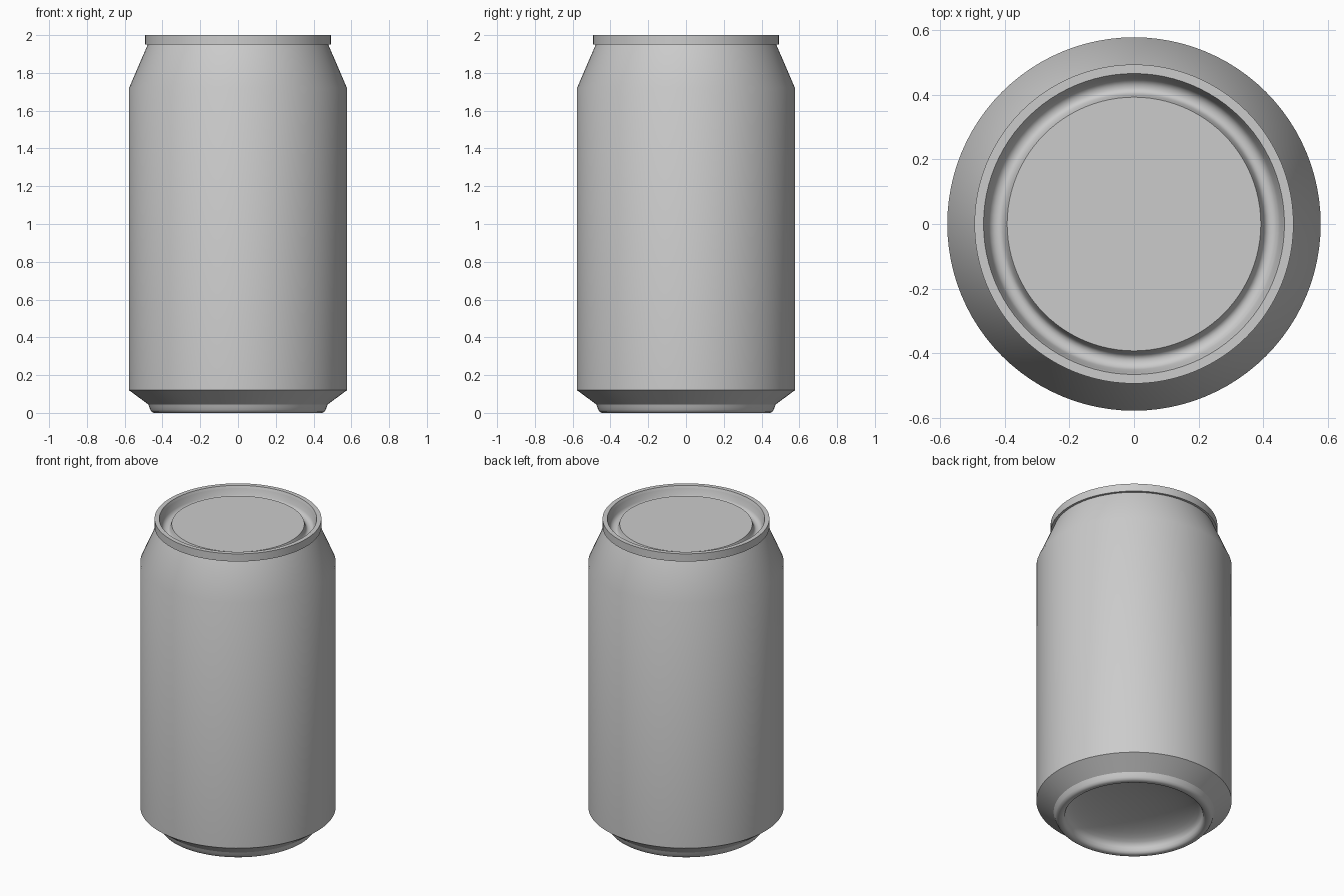
import bpy, bmesh, math

old = bpy.data.objects.get("Cube")
if old:
    bpy.data.objects.remove(old, do_unlink=True)

SEGMENTS = 96

# Bare metal
metal = bpy.data.materials.new("brushed grey metal")
metal.use_nodes = True
metal.diffuse_color = (0.6, 0.6, 0.6, 1)
metal.node_tree.nodes["Principled BSDF"].inputs["Base Color"].default_value = (0.6, 0.6, 0.6, 1)


def lathe(name, profile, angle=32):
    """Spin an (r, z) profile, listed so that its outside lies to the right."""
    bm = bmesh.new()
    verts = [bm.verts.new((r, 0, z)) for r, z in profile]
    edges = [bm.edges.new(pair) for pair in zip(verts, verts[1:])]
    bmesh.ops.spin(bm, geom=verts + edges, cent=(0, 0, 0), axis=(0, 0, 1),
                   angle=math.tau, steps=SEGMENTS, use_merge=False)
    bmesh.ops.remove_doubles(bm, verts=bm.verts, dist=0.0001)
    bmesh.ops.recalc_face_normals(bm, faces=bm.faces)
    # Open shells: make sure a chosen face looks the way the profile says
    (r0, z0), (r1, z1) = profile[0], profile[1]
    first = min(bm.faces, key=lambda f: (f.calc_center_median().z - (z0 + z1) / 2) ** 2
                + (f.calc_center_median().xy.length - (r0 + r1) / 2) ** 2)
    c = first.calc_center_median()
    out = first.normal.xy.dot(c.xy.normalized()) * (z1 - z0) - first.normal.z * (r1 - r0)
    if out < 0:
        bmesh.ops.reverse_faces(bm, faces=bm.faces)
    mesh = bpy.data.meshes.new(name)
    bm.to_mesh(mesh)
    bm.free()
    mesh.materials.append(metal)
    obj = bpy.data.objects.new(name, mesh)
    bpy.context.collection.objects.link(obj)
    bpy.ops.object.select_all(action='DESELECT')
    obj.select_set(True)
    bpy.context.view_layer.objects.active = obj
    bpy.ops.object.shade_smooth_by_angle(angle=math.radians(angle))
    return obj


# Body: lower bevel, straight wall and tapered neck
lathe("can_body", [(0.475, 0.045), (0.577, 0.12), (0.577, 1.72), (0.478, 1.95), (0.474, 1.96)])

# Base: domed underside running into a rounded standing foot
dome = [(0.405 * math.sin(a), 0.035 + 0.095 * math.cos(a))
        for a in (math.pi / 2 * i / 10 for i in range(11))]
foot = [(0.408, 0.018), (0.416, 0.005), (0.427, 0), (0.446, 0), (0.457, 0.006),
        (0.464, 0.016), (0.47, 0.032), (0.475, 0.045)]
lathe("base_dome_and_foot", dome + foot, 40)

# Seamed rim around the lid
lathe("lid_rim", [(0.47, 1.95), (0.493, 1.95), (0.493, 2), (0.465, 2), (0.46, 1.985)])

# Lid: countersunk groove and raised flat centre panel
lathe("lid_panel", [(0.46, 1.985), (0.45, 1.945), (0.443, 1.932), (0.432, 1.925), (0.42, 1.923),
                    (0.41, 1.926), (0.403, 1.934), (0.398, 1.948), (0.392, 1.966), (0, 1.966)], 40)
